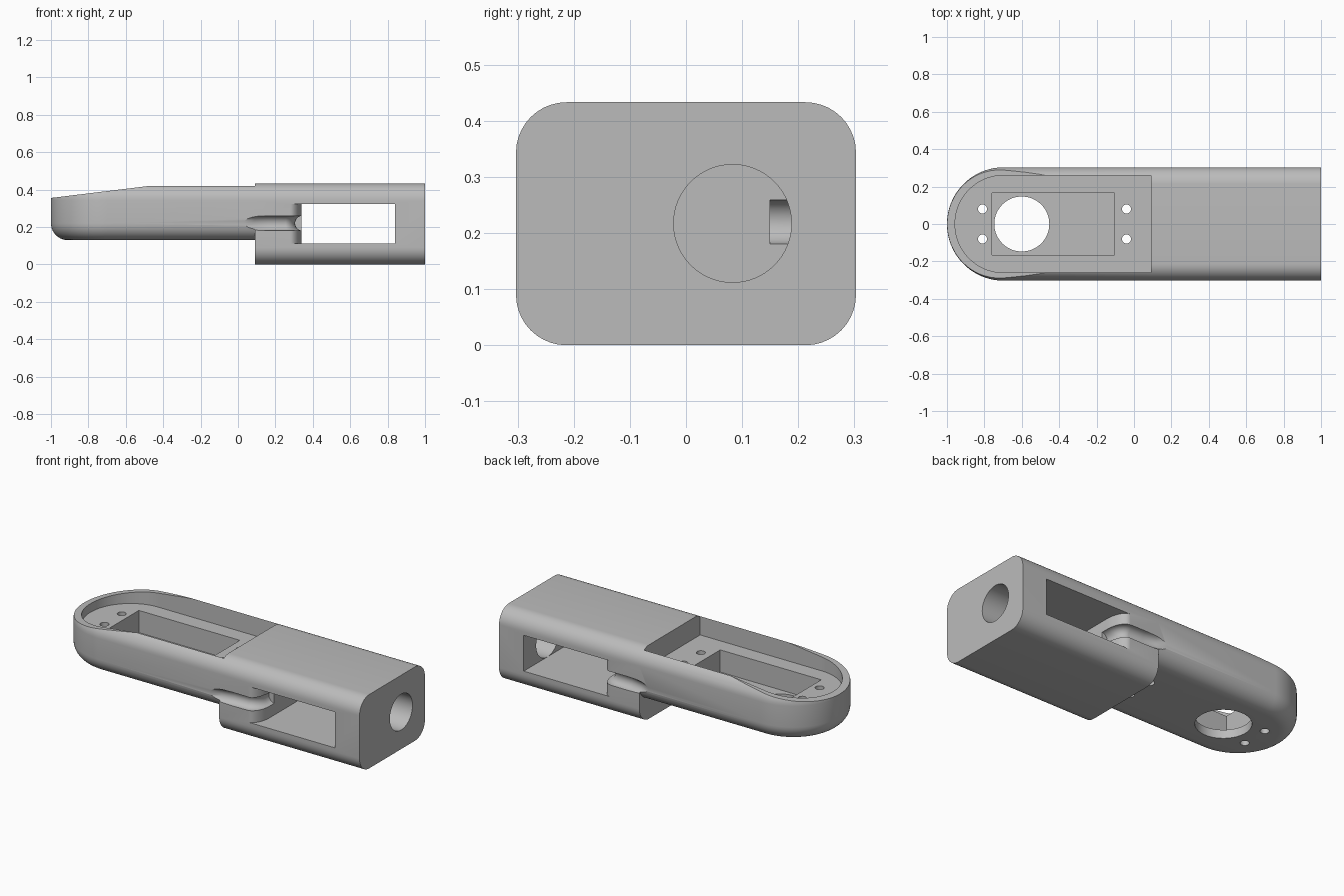
import bpy, bmesh, math
from mathutils import Vector

cube = bpy.data.objects.get("Cube")
if cube:
    bpy.data.objects.remove(cube, do_unlink=True)

HALF_W, TOP, FILLET = 0.303, 0.433, 0.09
TRAY_BOTTOM, STEP_X, CAP_X = 0.13, 0.09, -0.697
SEG = 10

grey = bpy.data.materials.new("light grey")
grey.use_nodes = True
grey.diffuse_color = (0.5, 0.5, 0.5, 1)
grey.node_tree.nodes["Principled BSDF"].inputs["Base Color"].default_value = (0.5, 0.5, 0.5, 1)


def loft(name, rings):
    """Solid skinned through closed rings of equal point count."""
    bm = bmesh.new()
    loops = [[bm.verts.new(p) for p in ring] for ring in rings]
    n = len(loops[0])
    for a, b in zip(loops, loops[1:]):
        for i in range(n):
            j = (i + 1) % n
            bm.faces.new((a[i], a[j], b[j], b[i]))
    bm.faces.new(loops[0][::-1])
    bm.faces.new(loops[-1])
    bmesh.ops.recalc_face_normals(bm, faces=bm.faces)
    mesh = bpy.data.meshes.new(name)
    bm.to_mesh(mesh)
    bm.free()
    mesh.materials.append(grey)
    obj = bpy.data.objects.new(name, mesh)
    bpy.context.collection.objects.link(obj)
    return obj


def prism(name, points, axis, start, end):
    """Extrude a 2D outline along x, y or z."""
    place = {"x": lambda p, d: (d, p[0], p[1]),
             "y": lambda p, d: (p[0], d, p[1]),
             "z": lambda p, d: (p[0], p[1], d)}[axis]
    return loft(name, [[place(p, d) for p in points] for d in (start, end)])


def arc(cx, cy, rx, ry, a0, a1, n):
    return [(cx + rx * math.cos(math.radians(a0 + (a1 - a0) * i / n)),
             cy + ry * math.sin(math.radians(a0 + (a1 - a0) * i / n))) for i in range(n + 1)]


def circle(cx, cy, r, n):
    return arc(cx, cy, r, r, 0, 360, n)[:-1]


def stadium(radius):
    """Outline with a round left end and a square right end."""
    return [(STEP_X, radius)] + arc(CAP_X, 0, radius, radius, 90, 270, 48) + [(STEP_X, -radius)]


def combine(target, tool, operation):
    mod = target.modifiers.new("join", "BOOLEAN")
    mod.operation, mod.solver, mod.object = operation, "EXACT", tool
    bpy.context.view_layer.objects.active = target
    bpy.ops.object.modifier_apply(modifier=mod.name)
    bpy.data.objects.remove(tool, do_unlink=True)


# Block: rounded rectangle run along x
inner, low, high = HALF_W - FILLET, FILLET, TOP - FILLET
section = []
for cy, cz, a in ((inner, low, -90), (inner, high, 0), (-inner, high, 90), (-inner, low, 180)):
    section += arc(cy, cz, FILLET, FILLET, a, a + 90, SEG)
body = prism("arm_body", section, "x", STEP_X, 1)

# Tray: round-ended slab with rolled lower and upper edges
rings = []
for z, a in ((TRAY_BOTTOM + FILLET, -90), (high, 0)):
    for r, h in arc(inner, z, FILLET, FILLET, a, a + 90, SEG):
        rings.append([(x, y, h) for x, y in stadium(r)])
combine(body, loft("tray", rings), "UNION")

# Sloping rim at the round end
slope = [(-0.364, 0.433), (-0.3, 0.441), (-0.3, 0.6), (-1.1, 0.6), (-1.1, 0.343)]
combine(body, prism("slope_cutter", slope, "y", -0.5, 0.5), "DIFFERENCE")

# Open recess, deeper well and round opening in the floor
combine(body, prism("recess_cutter", stadium(0.26), "z", 0.31, 0.6), "DIFFERENCE")
well = [(-0.76, -0.167), (-0.105, -0.167), (-0.105, 0.167), (-0.76, 0.167)]
combine(body, prism("well_cutter", well, "z", 0.18, 0.5), "DIFFERENCE")
combine(body, prism("floor_hole_cutter", circle(-0.6, 0, 0.147, 64), "z", 0.05, 0.25), "DIFFERENCE")

# Screw holes
for x in (-0.81, -0.04):
    for y in (-0.08, 0.08):
        combine(body, prism("screw_cutter", circle(x, y, 0.024, 24), "z", 0.05, 0.4), "DIFFERENCE")

# Side-to-side window whose inner post has rounded edges
post = arc(0.28, 0.185, 0.06, 0.118, 0, 90, 12)
window = [(x, -y) for x, y in post[::-1]] + post
window += [(0.28, 0.4), (0.84, 0.4), (0.84, -0.4), (0.28, -0.4)]
combine(body, prism("window_cutter", window, "z", 0.112, 0.322), "DIFFERENCE")

# Round hole through the end wall
combine(body, prism("end_hole_cutter", circle(0.083, 0.217, 0.105, 64), "x", 0.8, 1.1), "DIFFERENCE")

# Cable grooves running out of the window on both sides
path = [Vector((x, y, 0)) for x, y in
        [(-0.04, 0.37), (0.04, 0.342), (0.1, 0.318), (0.17, 0.303)]
        + arc(0.25, 0.185, 0.095, 0.115, 85, 0, 8) + [(0.345, 0.15)]]
for side in (-1, 1):
    rings = []
    for i, p in enumerate(path):
        run = (path[min(i + 1, len(path) - 1)] - path[max(i - 1, 0)]).normalized()
        out = Vector((-run.y, run.x, 0))
        rings.append([((p + out * u).x, side * (p + out * u).y, 0.22 + v)
                      for u, v in circle(0, 0, 0.04, 20)])
    combine(body, loft("groove_cutter", rings), "DIFFERENCE")

# Smooth the curves, keep the edges crisp
bpy.ops.object.select_all(action="DESELECT")
body.select_set(True)
bpy.context.view_layer.objects.active = body
bpy.ops.object.shade_smooth_by_angle(angle=math.radians(30))
